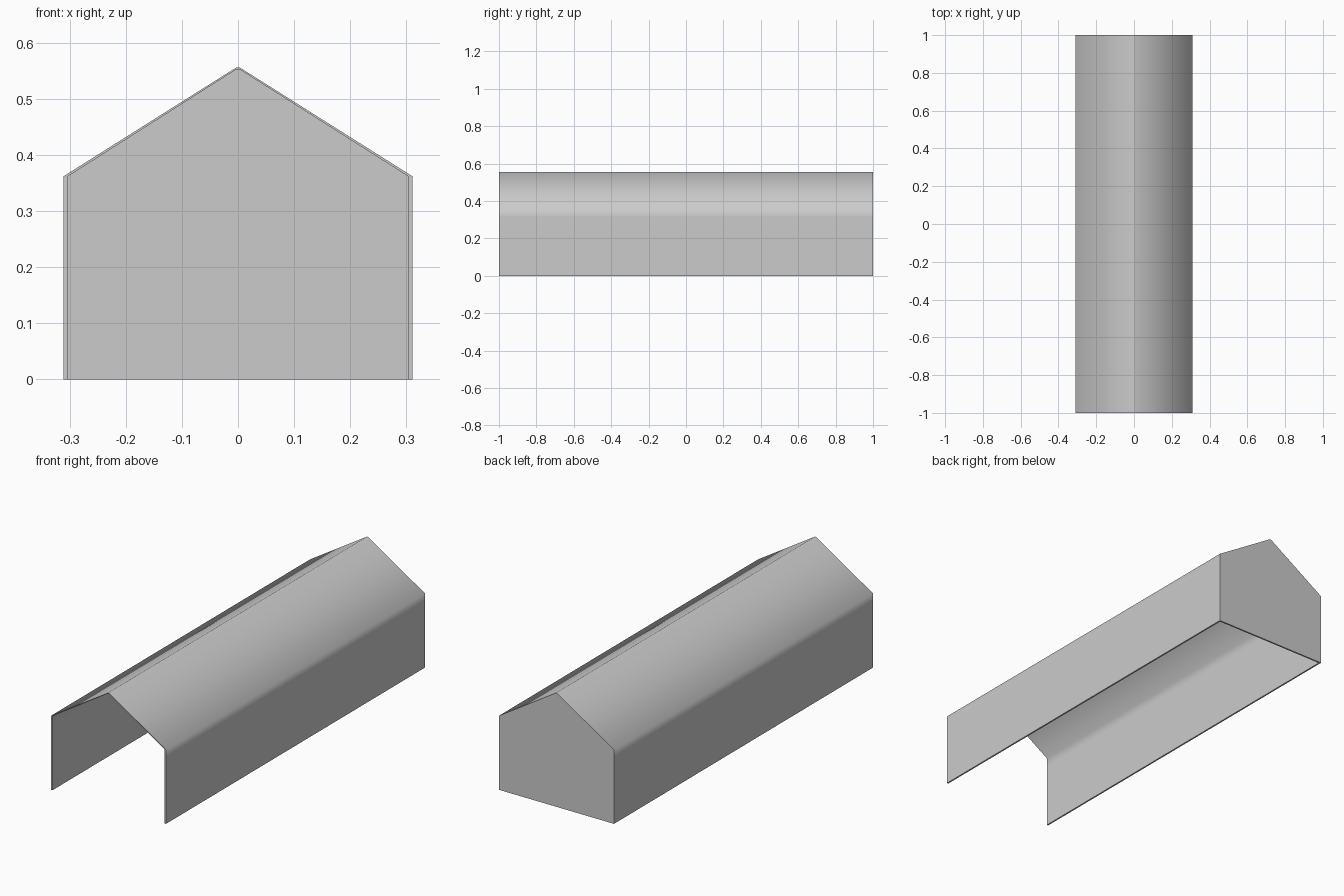
import bpy, bmesh, math

if "Cube" in bpy.data.objects:
    bpy.data.objects.remove(bpy.data.objects["Cube"])

T = 0.008  # wall thickness


def profile(half_width, ridge):
    """Gabled cross-section (x, z) from left foot to right foot."""
    right = [(0.003, ridge), (half_width, 0.362), (half_width, 0.315), (half_width, 0)]
    return [(-x, z) for x, z in reversed(right)] + right


def ring(bm, points, y):
    return [bm.verts.new((x, y, z)) for x, z in points]


def bridge(bm, a, b):
    for i in range(len(a) - 1):
        bm.faces.new((a[i], a[i + 1], b[i + 1], b[i]))


bm = bmesh.new()
outer, inner = profile(0.311, 0.556), profile(0.311 - T, 0.5525)
out_front, out_back = ring(bm, outer, -1), ring(bm, outer, 1)
in_front, in_back = ring(bm, inner, -1), ring(bm, inner, 1 - T)

# Outer skin, inner skin and the open front rim
bridge(bm, out_front, out_back)
bridge(bm, in_front, in_back)
bridge(bm, out_front, in_front)

# Closed back wall, outside and inside
bm.faces.new(out_back)
bm.faces.new(in_back)

# Thin underside along both walls and the back
for i in (0, -1):
    bm.faces.new((out_front[i], out_back[i], in_back[i], in_front[i]))
bm.faces.new((out_back[0], out_back[-1], in_back[-1], in_back[0]))

bmesh.ops.recalc_face_normals(bm, faces=bm.faces)
mesh = bpy.data.meshes.new("gabled_shell")
bm.to_mesh(mesh)
bm.free()

# Smooth over eaves and ridge, crisp at the ends
mesh.shade_smooth()
mesh.set_sharp_from_angle(angle=math.radians(60))
shell = bpy.data.objects.new("gabled_shell", mesh)
bpy.context.collection.objects.link(shell)
